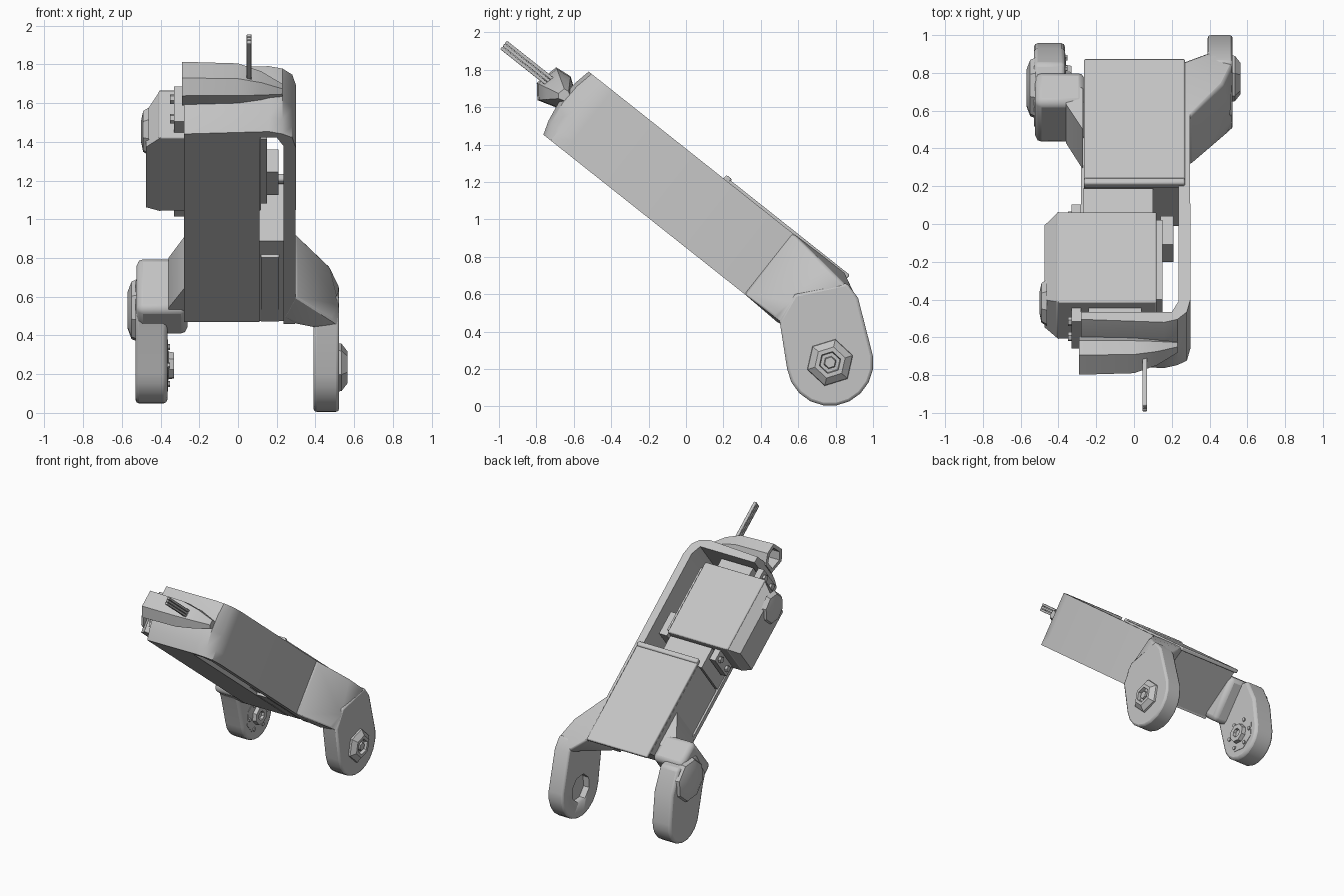
import bpy, bmesh, math
from mathutils import Vector

cube = bpy.data.objects.get("Cube")
if cube:
    bpy.data.objects.remove(cube, do_unlink=True)

grey = bpy.data.materials.new("plain grey")
grey.use_nodes = True
grey.diffuse_color = (0.55, 0.55, 0.55, 1)
grey.node_tree.nodes["Principled BSDF"].inputs["Base Color"].default_value = (0.55, 0.55, 0.55, 1)

TILT = math.radians(38.4)
C, S = math.cos(TILT), math.sin(TILT)


def arm(x, s, t):
    """Arm space (across, along, up from the arm) to world space."""
    return Vector((x, C * s + S * t, -S * s + C * t))


def finish(name, bm, bevel=0, segments=2):
    bmesh.ops.recalc_face_normals(bm, faces=bm.faces)
    mesh = bpy.data.meshes.new(name)
    bm.to_mesh(mesh)
    bm.free()
    ob = bpy.data.objects.new(name, mesh)
    bpy.context.collection.objects.link(ob)
    mesh.materials.append(grey)
    if bevel:
        mod = ob.modifiers.new("Bevel", "BEVEL")
        mod.width, mod.segments = bevel, segments
        mod.limit_method = "ANGLE"
        mod.angle_limit = math.radians(40)
    bpy.ops.object.select_all(action="DESELECT")
    ob.select_set(True)
    bpy.context.view_layer.objects.active = ob
    bpy.ops.object.shade_smooth_by_angle(angle=math.radians(28))
    return ob


def loft(name, rings, bevel=0, caps=True):
    """Skin a row of matching 3D rings."""
    bm = bmesh.new()
    rows = [[bm.verts.new(p) for p in ring] for ring in rings]
    n = len(rows[0])
    for a, b in zip(rows, rows[1:]):
        for i in range(n):
            j = (i + 1) % n
            bm.faces.new((a[i], a[j], b[j], b[i]))
    if caps:
        bm.faces.new(rows[0])
        bm.faces.new(rows[-1])
    return finish(name, bm, bevel)


def hull(name, points, bevel=0):
    bm = bmesh.new()
    for p in points:
        bm.verts.new(p)
    bmesh.ops.convex_hull(bm, input=bm.verts)
    bmesh.ops.dissolve_limit(bm, angle_limit=0.02, verts=bm.verts, edges=bm.edges)
    return finish(name, bm, bevel)


def block(name, x, s, t, bevel=0):
    return hull(name, [arm(a, b, c) for a in x for b in s for c in t], bevel)


def side(name, outline, x0, x1, bevel=0):
    """Extrude a (y, z) outline across x."""
    return loft(name, [[(x, y, z) for y, z in outline] for x in (x0, x1)], bevel)


def circle(y, z, r, n, start=0.0, end=math.tau, closed=True):
    steps = n if closed else n - 1
    return [(y + r * math.cos(start + (end - start) * i / steps),
             z + r * math.sin(start + (end - start) * i / steps)) for i in range(n)]


def turned(name, y, z, profile, n):
    """Lathe (x, radius) steps round a cross axis."""
    return loft(name, [[(x, a, b) for a, b in circle(y, z, r, n, 0.3, 0.3 + math.tau)] for x, r in profile])


# Shell: long side wall and rounded end wall in one L-shaped piece
plan = [(-0.28, -1.50), (0.16, -1.52), (0.23, -1.50), (0.28, -1.45), (0.30, -1.36), (0.295, 0.1),
        (0.235, 0.1), (0.235, -1.38), (0.2, -1.45), (-0.28, -1.45)]
bow = ((0.665, 0.02), (0.74, -0.005), (0.86, -0.025), (0.98, -0.02), (1.08, 0))
loft("shell_wall", [[arm(x, s + (b if s < -1.47 else 0), t) for x, s in plan] for t, b in bow])
block("bottom_plate", (-0.28, 0.112), (-1.48, 0.083), (0.665, 0.70))
block("bottom_strip", (0.118, 0.212), (-0.45, 0.083), (0.668, 0.70))

# Rear housing with its lid
hull("rear_housing", [arm(x, s, t) for x in (-0.265, 0.24)
                      for s, t in ((-0.56, 0.69), (0.08, 0.67), (0.21, 1.07), (-0.56, 1.07))])
block("housing_lid", (-0.265, 0.27), (-0.58, 0.25), (1.065, 1.095), 0.008)
block("lid_lip", (-0.265, 0.27), (-0.60, -0.56), (1.06, 1.105), 0.01)
block("step_block", (-0.27, 0.10), (-0.74, -0.57), (0.70, 1.02))

# Motor unit
block("motor_body", (-0.41, 0.12), (-1.36, -0.75), (0.735, 1.05), 0.008)
hull("motor_gearcase", [arm(-0.40, s, t) for s in (-1.36, -0.75) for t in (0.735, 1.05)]
     + [arm(-0.475, s, t) for s in (-1.28, -0.78) for t in (0.737, 0.97)])
block("motor_flange", (-0.33, -0.28), (-1.45, -0.66), (0.77, 1.0))
block("motor_side_plate", (0.12, 0.15), (-1.32, -0.78), (0.76, 1.02))
block("motor_connector", (0.14, 0.21), (-0.93, -0.74), (0.85, 1.0))
block("end_block", (-0.24, 0.04), (-1.44, -1.35), (0.80, 1.0))
hub = arm(0, -1.23, 0.88)
turned("motor_hub", hub.y, hub.z, [(-0.46, 0.13), (-0.49, 0.11), (-0.50, 0.06)], 8)
for s in (-1.41, -0.70):
    for t in (0.82, 0.95):
        p = arm(0, s, t)
        turned("flange_screw", p.y, p.z, [(-0.32, 0.025), (-0.35, 0.025)], 6)

# Cable clip: open sleeve tapering into the end wall
clip = [(-1.70, 0.86), (-1.67, 0.99), (-1.58, 1.0), (-1.51, 0.95), (-1.51, 0.83), (-1.64, 0.79)]


def clip_ring(x, scale):
    return [arm(x, -1.52 + (s + 1.52) * scale, 0.9 + (t - 0.9) * scale) for s, t in clip]


inner = [[arm(x, -1.6 + (s + 1.6) * 0.7, 0.9 + (t - 0.9) * 0.7) for s, t in clip] for x in (-0.1, -0.29)]
loft("cable_clip", inner + [clip_ring(-0.29, 1), clip_ring(0.0, 0.95), clip_ring(0.12, 0.7),
                            clip_ring(0.23, 0.3)])
for i in range(3):
    t = 0.88 + 0.02 * i
    block("cable_wire", (0.045, 0.07), (-1.965, -1.52), (t, t + 0.018), 0.004)

# Left fork: flare from the wall, then a rounded ear
AY, AZ = 0.77, 0.235
flare = [arm(0.295, s, t) for s, t in ((-0.13, 0.665), (-0.13, 1.08), (0.1, 0.665))]
flare += [arm(0.235, s, t) for s, t in ((-0.02, 0.68), (0.05, 0.665), (0.22, 1.09), (-0.1, 1.08))]
flare += [(0.52, 0.51, 0.45), (0.52, 0.56, 0.56), (0.52, 0.84, 0.66), (0.48, 0.47, 0.49), (0.47, 0.74, 0.76),
          (0.39, 0.50, 0.44), (0.40, 0.91, 0.58), (0.40, 0.85, 0.68), (0.50, 0.91, 0.58)]
hull("left_fork_flare", flare, 0.015)
ear = circle(AY, AZ, 0.232, 11, math.pi * 1.05, math.tau + 0.15, False)
left_ear = side("left_fork_ear", ear + [(0.92, 0.58), (0.86, 0.66), (0.58, 0.60), (0.50, 0.46)], 0.39, 0.522, 0.015)
cutter = turned("left_bore_cutter", AY, AZ, [(0.3, 0.11), (0.44, 0.11)], 8)
cutter.hide_render = True
cutter.hide_viewport = True
cutter.display_type = "WIRE"
cut = left_ear.modifiers.new("Bore", "BOOLEAN")
cut.object = cutter
cut.solver = "EXACT"
turned("left_pivot_boss", AY, AZ, [(0.51, 0.13), (0.535, 0.125), (0.565, 0.085), (0.565, 0.06),
                                  (0.54, 0.055), (0.54, 0.035), (0.56, 0.03), (0.56, 0.012)], 6)

# Right fork: block beside the housing, then a slimmer ear
block("right_fork_block", (-0.525, -0.26), (0.0, 0.22), (0.68, 1.03), 0.035)
hull("right_fork_gusset", [arm(-0.27, s, t) for s in (-0.18, 0.1) for t in (0.69, 1.03)]
     + [arm(-0.36, s, t) for s in (0.0, 0.15) for t in (0.69, 1.02)])
ear = circle(AY, AZ, 0.188, 11, math.pi * 1.05, math.tau + 0.1, False)
side("right_fork_ear", ear + [(0.93, 0.48), (0.85, 0.66), (0.62, 0.70), (0.50, 0.50), (0.53, 0.42)],
     -0.53, -0.365, 0.02)
turned("right_fork_bulge", 0.72, 0.53, [(-0.52, 0.17), (-0.55, 0.155), (-0.57, 0.10)], 8)
turned("right_horn", AY, AZ + 0.01, [(-0.38, 0.14), (-0.362, 0.14), (-0.36, 0.075), (-0.33, 0.07),
                                    (-0.33, 0.035), (-0.35, 0.03)], 8)
for y, z in circle(AY, AZ + 0.01, 0.11, 6):
    turned("horn_screw", y, z, [(-0.365, 0.016), (-0.352, 0.016)], 6)
